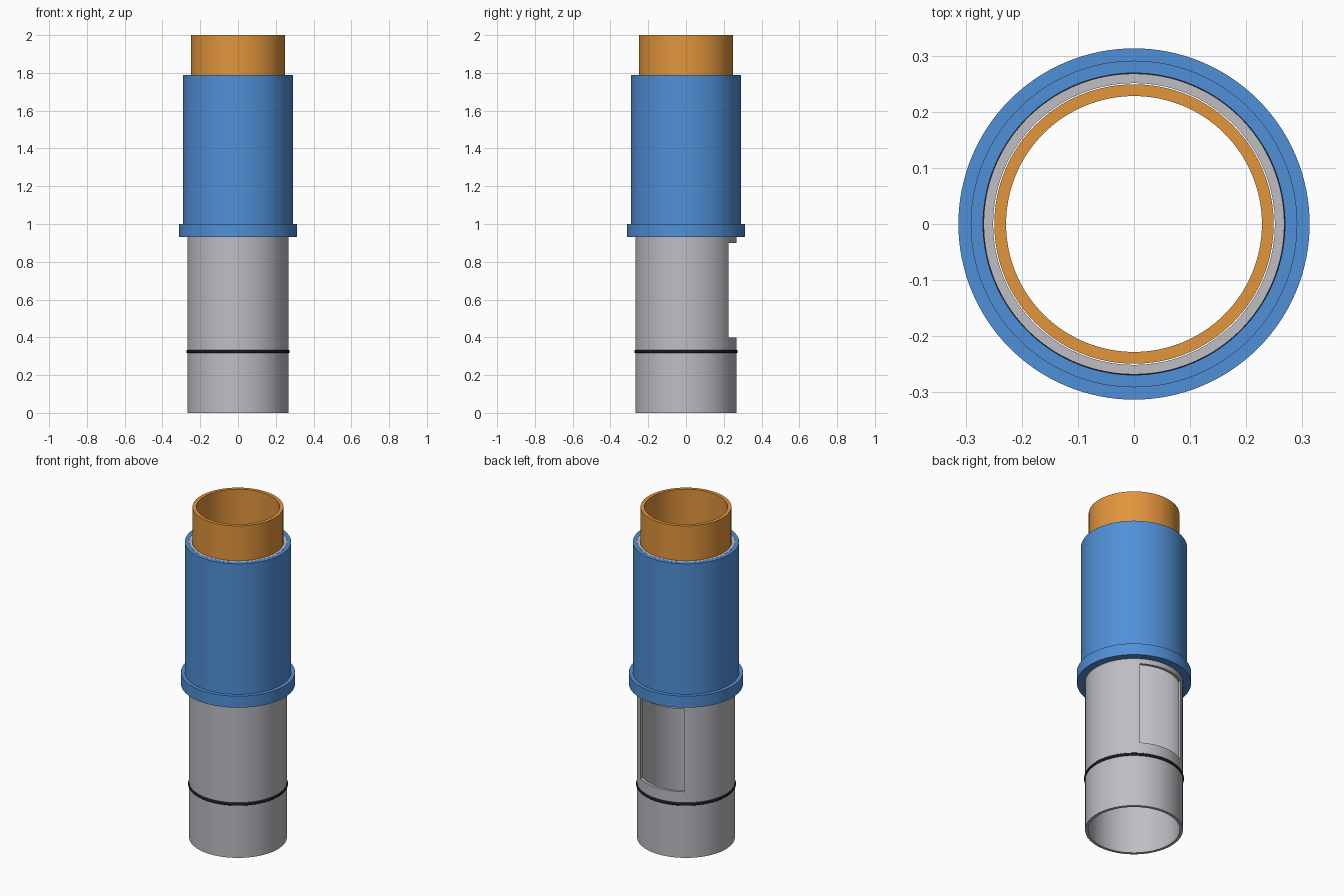
import bpy, bmesh, math

SEGMENTS = 128
default = bpy.data.objects.get("Cube")
if default:
    bpy.data.objects.remove(default, do_unlink=True)


def material(name, rgb):
    m = bpy.data.materials.new(name)
    m.use_nodes = True
    m.diffuse_color = (*rgb, 1)
    m.node_tree.nodes["Principled BSDF"].inputs["Base Color"].default_value = (*rgb, 1)
    return m


blue = material("blue", (0.08, 0.28, 0.68))
grey = material("light grey", (0.51, 0.51, 0.55))
orange = material("orange", (0.76, 0.30, 0.045))
black = material("black rubber", (0.01, 0.01, 0.012))


def smooth(obj):
    bpy.ops.object.select_all(action="DESELECT")
    obj.select_set(True)
    bpy.context.view_layer.objects.active = obj
    bpy.ops.object.shade_smooth_by_angle(angle=math.radians(30))


def lathe(name, profile, mat):
    """Spin a closed (radius, height) profile around the z axis."""
    bm = bmesh.new()
    rings = []
    for i in range(SEGMENTS):
        a = 2 * math.pi * i / SEGMENTS
        rings.append([bm.verts.new((r * math.cos(a), r * math.sin(a), z)) for r, z in profile])
    n = len(profile)
    for i, ring in enumerate(rings):
        nxt = rings[(i + 1) % SEGMENTS]
        for j in range(n):
            k = (j + 1) % n
            bm.faces.new((ring[j], nxt[j], nxt[k], ring[k]))
    bmesh.ops.recalc_face_normals(bm, faces=bm.faces)
    mesh = bpy.data.meshes.new(name)
    bm.to_mesh(mesh)
    bm.free()
    mesh.materials.append(mat)
    obj = bpy.data.objects.new(name, mesh)
    bpy.context.collection.objects.link(obj)
    return obj


def tube(name, inner, outer, low, high, mat):
    return lathe(name, [(inner, low), (outer, low), (outer, high), (inner, high)], mat)


# Long body tube with a window cut through its back wall
body = tube("body_tube", 0.251, 0.268, 0, 1.79, grey)
bpy.ops.mesh.primitive_cube_add(size=1, location=(0, 0.25, 0.65))
cutter = bpy.context.object
cutter.name = "window_cutter"
cutter.scale = (0.292, 0.3, 0.5)
cutter.hide_render = True
cut = body.modifiers.new("window", "BOOLEAN")
cut.operation = "DIFFERENCE"
cut.solver = "EXACT"
cut.object = cutter
bpy.context.view_layer.objects.active = body
bpy.ops.object.modifier_apply(modifier=cut.name)
bpy.data.objects.remove(cutter, do_unlink=True)
smooth(body)

# Outer sleeve with a wider collar at its lower end
smooth(lathe("sleeve", [(0.269, 0.93), (0.313, 0.93), (0.313, 1.0),
                        (0.291, 1.0), (0.291, 1.79), (0.269, 1.79)], blue))

# Inner tube standing out of the top
smooth(tube("inner_tube", 0.228, 0.249, 1.2, 2.0, orange))

# Rubber sealing ring around the lower body
section = [(0.264 + 0.01 * math.cos(t * math.pi / 8), 0.325 + 0.01 * math.sin(t * math.pi / 8))
           for t in range(16)]
smooth(lathe("sealing_ring", section, black))
